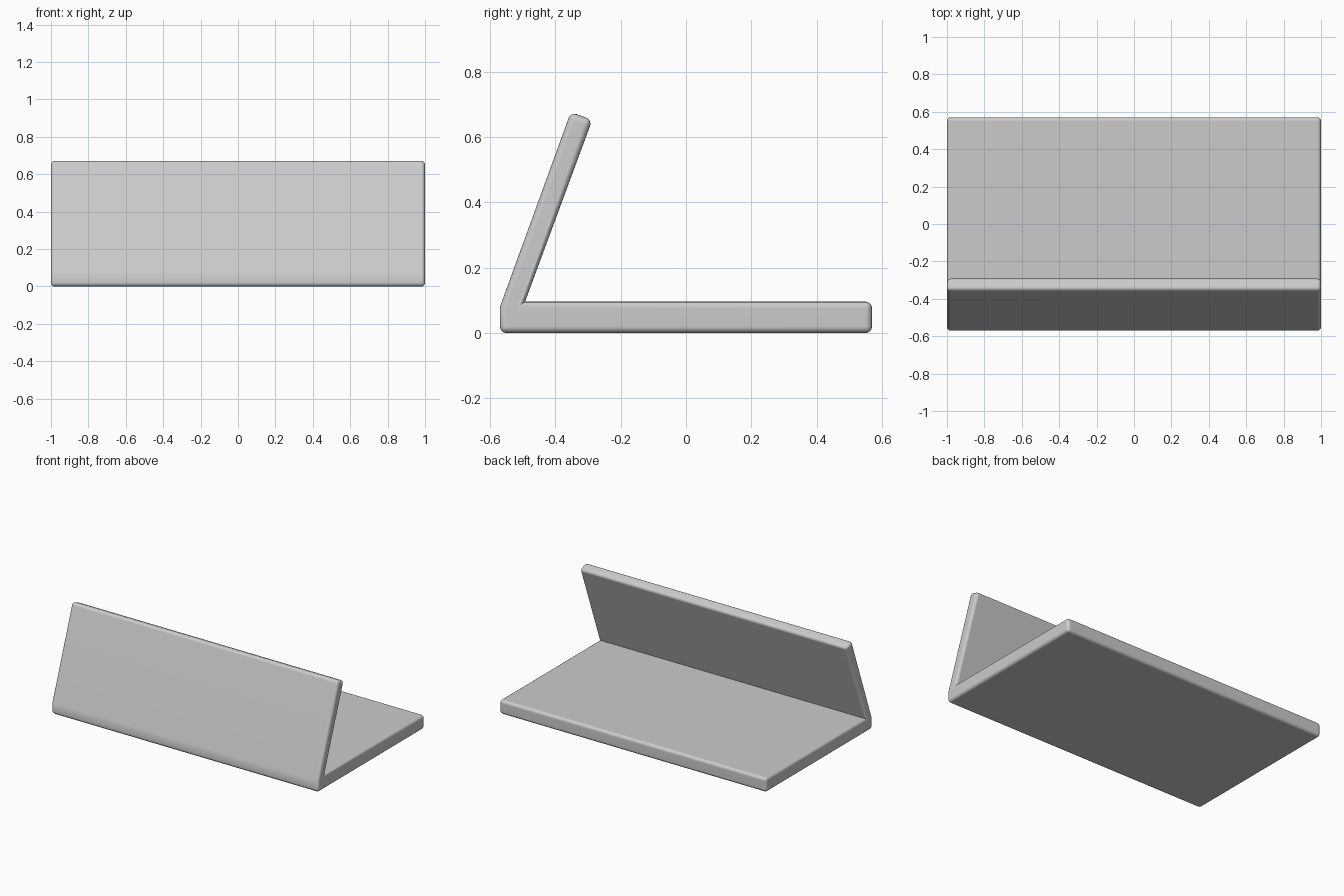
import bpy
import bmesh

cube = bpy.data.objects.get("Cube")
if cube:
    bpy.data.objects.remove(cube)

# Plain grey material
grey = bpy.data.materials.new("light_grey")
grey.use_nodes = True
colour = (0.6, 0.6, 0.6, 1)
grey.diffuse_color = colour
grey.node_tree.nodes["Principled BSDF"].inputs["Base Color"].default_value = colour

# Side profile (y, z): flat base with a leaning front panel
profile = [(-0.57, 0), (0.57, 0), (0.57, 0.096), (-0.493, 0.096),
           (-0.287, 0.653), (-0.353, 0.677), (-0.57, 0.08)]
INNER_CORNER, FRONT_CREASE = profile[3], profile[6]

bm = bmesh.new()
section = bm.faces.new([bm.verts.new((-1, y, z)) for y, z in profile])
extruded = bmesh.ops.extrude_face_region(bm, geom=[section], use_keep_orig=True)
moved = [g for g in extruded["geom"] if isinstance(g, bmesh.types.BMVert)]
bmesh.ops.translate(bm, verts=moved, vec=(2, 0, 0))
bmesh.ops.recalc_face_normals(bm, faces=bm.faces)


def is_crease(edge):
    """Lengthwise edge at the inner corner or the front fold, which stays sharp."""
    a, b = (v.co for v in edge.verts)
    if abs(a.x - b.x) < 1:
        return False
    return any(abs(a.y - y) + abs(a.z - z) < 0.001
               for y, z in (INNER_CORNER, FRONT_CREASE))


# Rounded outer edges
bmesh.ops.bevel(bm, geom=[e for e in bm.edges if not is_crease(e)],
                offset=0.02, offset_type='OFFSET', segments=4, profile=0.5,
                affect='EDGES', clamp_overlap=True)
bmesh.ops.recalc_face_normals(bm, faces=bm.faces)

mesh = bpy.data.meshes.new("folded_stand")
bm.to_mesh(mesh)
bm.free()
mesh.materials.append(grey)
stand = bpy.data.objects.new("folded_stand", mesh)
bpy.context.collection.objects.link(stand)

# Smooth the rounded edges, keep the folds crisp
bpy.ops.object.select_all(action='DESELECT')
stand.select_set(True)
bpy.context.view_layer.objects.active = stand
bpy.ops.object.shade_smooth_by_angle(angle=0.6)
normals = stand.modifiers.new("weighted_normals", 'WEIGHTED_NORMAL')
normals.keep_sharp = True
